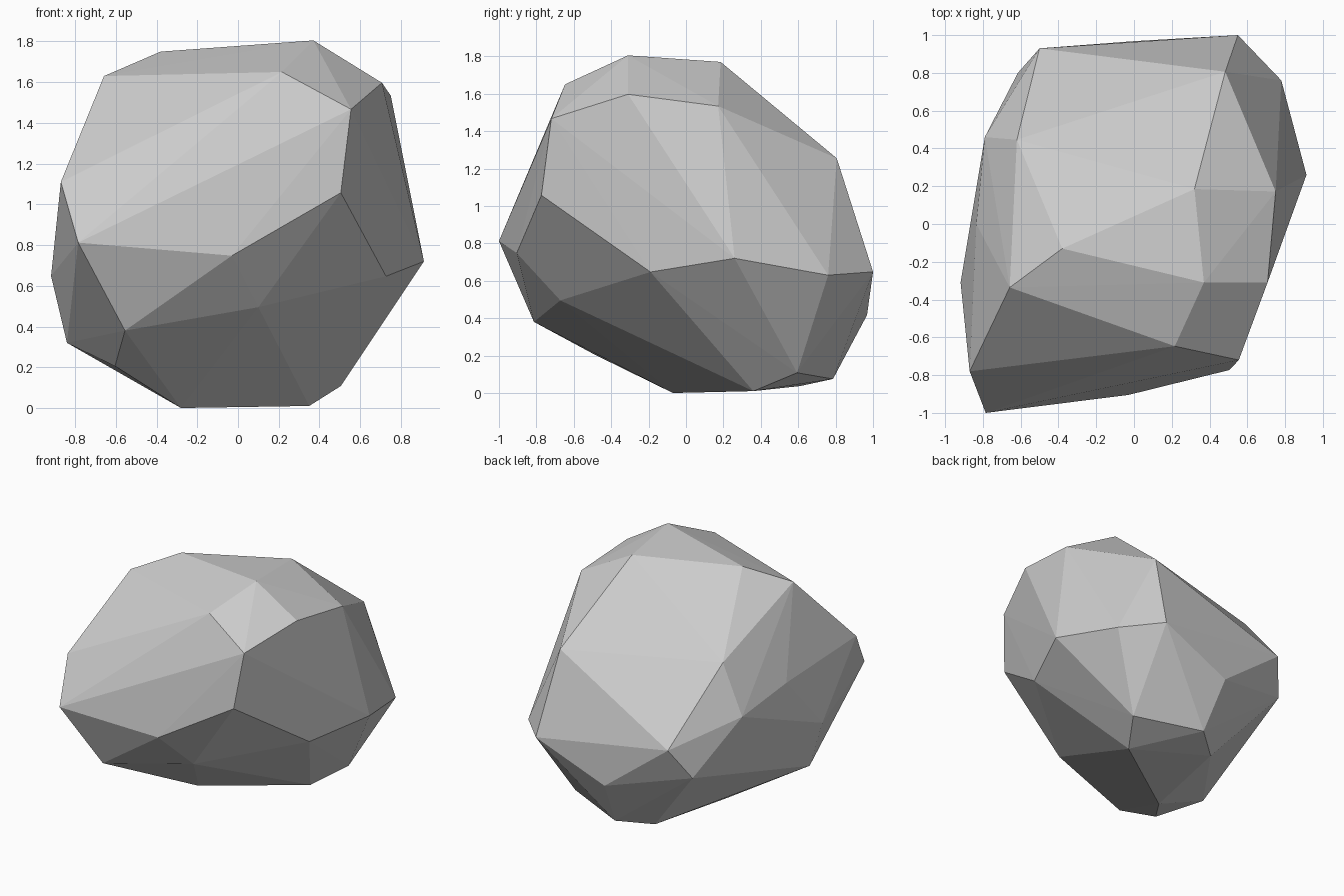
import bpy, bmesh

# Corner points of the chiselled boulder, grouped from the ground up
base = [(-.28, -.07, 0), (.35, .36, .01), (.505, .594, .108),
        (.04, .786, .075), (-.17, .61, .037), (-.604, -.49, .206)]
lower = [(-.84, -.27, .32), (-.555, -.813, .38), (.10, -.672, .495),
         (0, .968, .417), (-.615, .80, .574)]
middle = [(-.918, -.31, .648), (.727, -.19, .647), (.913, .26, .72),
          (.78, .76, .63), (.55, 1.0, .648), (-.50, .93, .80),
          (-.785, -1.0, .812), (-.03, -.905, .748)]
upper = [(-.79, .46, .953), (-.835, 0, 1.045), (-.87, -.78, 1.11),
         (.505, -.773, 1.057), (.483, .806, 1.255), (-.62, .446, 1.311),
         (.555, -.72, 1.467)]
crown = [(.75, .172, 1.534), (.707, -.31, 1.597), (-.658, -.336, 1.63),
         (.216, -.647, 1.65), (-.38, -.13, 1.75), (.32, .185, 1.77),
         (.37, -.31, 1.805)]

# Boulder: faceted hull stretched over the corners
bm = bmesh.new()
for ring in (base, lower, middle, upper, crown):
    for p in ring:
        bm.verts.new(p)
hull = bmesh.ops.convex_hull(bm, input=bm.verts[:])
spare = {v for key in ("geom_interior", "geom_unused") for v in hull[key]
         if isinstance(v, bmesh.types.BMVert)}
bmesh.ops.delete(bm, geom=list(spare), context='VERTS')
bmesh.ops.recalc_face_normals(bm, faces=bm.faces[:])

mesh = bpy.data.meshes.new("boulder")
bm.to_mesh(mesh)
bm.free()
boulder = bpy.data.objects.new("boulder", mesh)
bpy.context.collection.objects.link(boulder)

# Plain stone colour
stone = bpy.data.materials.new("grey stone")
stone.diffuse_color = (.6, .6, .6, 1)
mesh.materials.append(stone)
